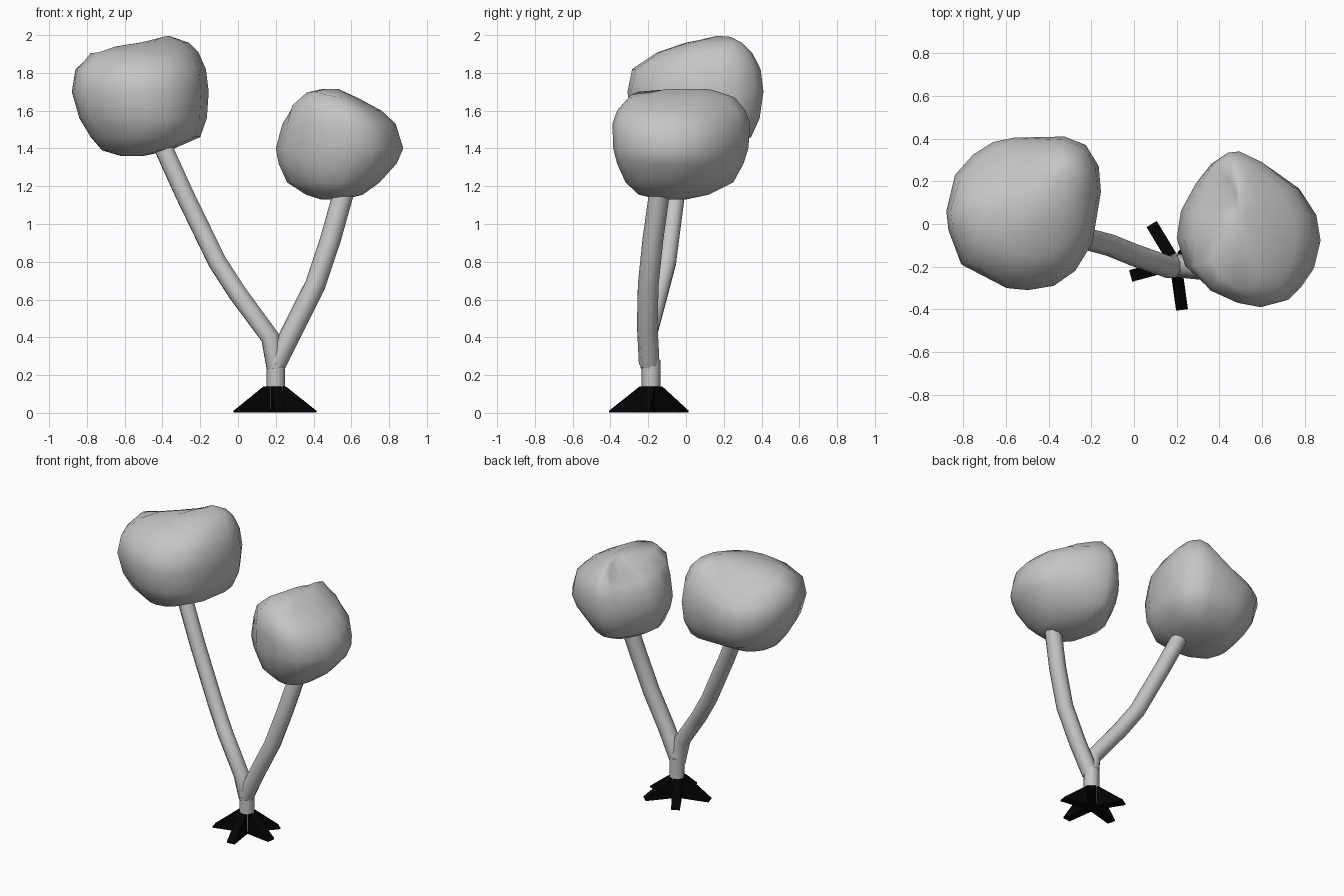
import bpy, bmesh, math
from mathutils import Vector, Matrix

if "Cube" in bpy.data.objects:
    bpy.data.objects.remove(bpy.data.objects["Cube"])


def material(name, value):
    m = bpy.data.materials.new(name)
    m.use_nodes = True
    colour = (value, value, value, 1)
    m.diffuse_color = colour
    m.node_tree.nodes["Principled BSDF"].inputs["Base Color"].default_value = colour
    return m


GREY = material("light grey", 0.56)
BLACK = material("black", 0.001)


def finish(obj, mat, angle=None):
    obj.data.materials.append(mat)
    bpy.ops.object.select_all(action='DESELECT')
    obj.select_set(True)
    bpy.context.view_layer.objects.active = obj
    if obj.type == 'CURVE':
        bpy.ops.object.convert(target='MESH')
    if angle:
        bpy.ops.object.shade_smooth_by_angle(angle=math.radians(angle))


def from_bmesh(name, bm, mat, angle=None):
    bmesh.ops.recalc_face_normals(bm, faces=bm.faces)
    me = bpy.data.meshes.new(name)
    bm.to_mesh(me)
    bm.free()
    obj = bpy.data.objects.new(name, me)
    bpy.context.collection.objects.link(obj)
    finish(obj, mat, angle)


def tube(name, points, radius):
    """Eight-sided stem along a path."""
    cu = bpy.data.curves.new(name, 'CURVE')
    cu.dimensions = '3D'
    cu.bevel_depth = radius
    cu.bevel_resolution = 2
    cu.use_fill_caps = True
    sp = cu.splines.new('POLY')
    sp.points.add(len(points) - 1)
    for p, co in zip(sp.points, points):
        p.co = (*co, 1)
    obj = bpy.data.objects.new(name, cu)
    bpy.context.collection.objects.link(obj)
    finish(obj, GREY, 50)


def crown(name, outline, levels, lumps):
    """Lumpy crown: one plan outline fitted into a box at each height,
    then pushed by lumps given as (centre, radius, offset)."""
    xs, ys = zip(*outline)
    bm = bmesh.new()
    rings = []
    for z, x0, x1, y0, y1 in levels:
        ring = []
        for x, y in outline:
            u = (x - min(xs)) / (max(xs) - min(xs))
            v = (y - min(ys)) / (max(ys) - min(ys))
            ring.append(bm.verts.new((x0 + u * (x1 - x0), y0 + v * (y1 - y0), z)))
        rings.append(ring)
    n = len(outline)
    for a, b in zip(rings, rings[1:]):
        for i in range(n):
            j = (i + 1) % n
            bm.faces.new((a[i], a[j], b[j], b[i]))
    caps = [bm.faces.new(rings[0]), bm.faces.new(rings[-1])]
    bmesh.ops.poke(bm, faces=caps)
    for centre, radius, offset in lumps:
        for v in bm.verts:
            d = (v.co - Vector(centre)).length / radius
            v.co += Vector(offset) * max(0, 1 - d * d) ** 2
    from_bmesh(name, bm, GREY, 80)


# Trunk and the two branches
tube("trunk", [(0.2, -0.185, 0.02), (0.2, -0.185, 0.28)], 0.05)
tube("right_branch", [(0.2, -0.19, 0.24), (0.17, -0.205, 0.40), (0, -0.145, 0.63),
                      (-0.11, -0.1, 0.8), (-0.28, -0.055, 1.15), (-0.43, -0.01, 1.48)], 0.052)
tube("left_branch", [(0.2, -0.195, 0.26), (0.3, -0.205, 0.46), (0.41, -0.2, 0.68),
                     (0.49, -0.175, 0.92), (0.56, -0.14, 1.17), (0.6, -0.11, 1.32)], 0.055)

# Tall crown over the right branch: rows are z, x min, x max, y min, y max
crown("right_crown",
      [(-0.57, 0.41), (-0.33, 0.41), (-0.23, 0.37), (-0.17, 0.27), (-0.16, 0.15),
       (-0.2, -0.09), (-0.28, -0.22), (-0.38, -0.29), (-0.5, -0.31), (-0.6, -0.3),
       (-0.81, -0.19), (-0.87, -0.03), (-0.88, 0.06), (-0.84, 0.23), (-0.76, 0.33), (-0.67, 0.39)],
      [(1.36, -0.62, -0.5, -0.05, 0.11), (1.39, -0.72, -0.36, -0.15, 0.22),
       (1.46, -0.78, -0.2, -0.24, 0.345), (1.56, -0.84, -0.165, -0.29, 0.39),
       (1.70, -0.88, -0.155, -0.31, 0.41), (1.82, -0.86, -0.17, -0.285, 0.395),
       (1.91, -0.79, -0.21, -0.15, 0.355), (1.96, -0.70, -0.26, 0.0, 0.315),
       (2.00, -0.46, -0.36, 0.15, 0.25)],
      [((-0.63, 0.30, 1.93), 0.34, (0.03, -0.03, -0.10))])

# Lower crown over the left branch
crown("left_crown",
      [(0.43, 0.335), (0.49, 0.34), (0.61, 0.29), (0.77, 0.175), (0.85, 0.05), (0.87, -0.07),
       (0.84, -0.2), (0.78, -0.29), (0.72, -0.35), (0.6, -0.38), (0.48, -0.36),
       (0.35, -0.295), (0.24, -0.19), (0.2, -0.06), (0.22, 0.07), (0.29, 0.2), (0.36, 0.29)],
      [(1.13, 0.44, 0.56, -0.14, 0), (1.155, 0.36, 0.66, -0.25, 0.12),
       (1.22, 0.26, 0.75, -0.32, 0.25), (1.32, 0.215, 0.84, -0.365, 0.305),
       (1.40, 0.2, 0.875, -0.385, 0.33), (1.53, 0.235, 0.835, -0.39, 0.34),
       (1.60, 0.28, 0.76, -0.365, 0.315), (1.67, 0.37, 0.63, -0.30, 0.26),
       (1.715, 0.45, 0.53, -0.1, 0.16)],
      [((0.38, 0.15, 1.66), 0.16, (0.03, -0.02, -0.05)),
       ((0.38, -0.22, 1.62), 0.20, (-0.03, -0.02, 0.04))])

# Five wedge roots fanned around the trunk
ROOT = [(0, 0.002), (0.218, 0.002), (0.218, 0.012), (0.055, 0.14), (0, 0.14)]
for k, degrees in enumerate((-82, -8, 49, 121, 195)):
    bm = bmesh.new()
    face = bm.faces.new([bm.verts.new((r, -0.028, z)) for r, z in ROOT])
    out = bmesh.ops.extrude_face_region(bm, geom=[face])
    side = [v for v in out["geom"] if isinstance(v, bmesh.types.BMVert)]
    bmesh.ops.translate(bm, verts=side, vec=(0, 0.056, 0))
    turn = Matrix.Rotation(math.radians(degrees), 4, 'Z')
    bm.transform(Matrix.Translation(Vector((0.195, -0.187, 0))) @ turn)
    from_bmesh(f"root_{k + 1}", bm, BLACK)
